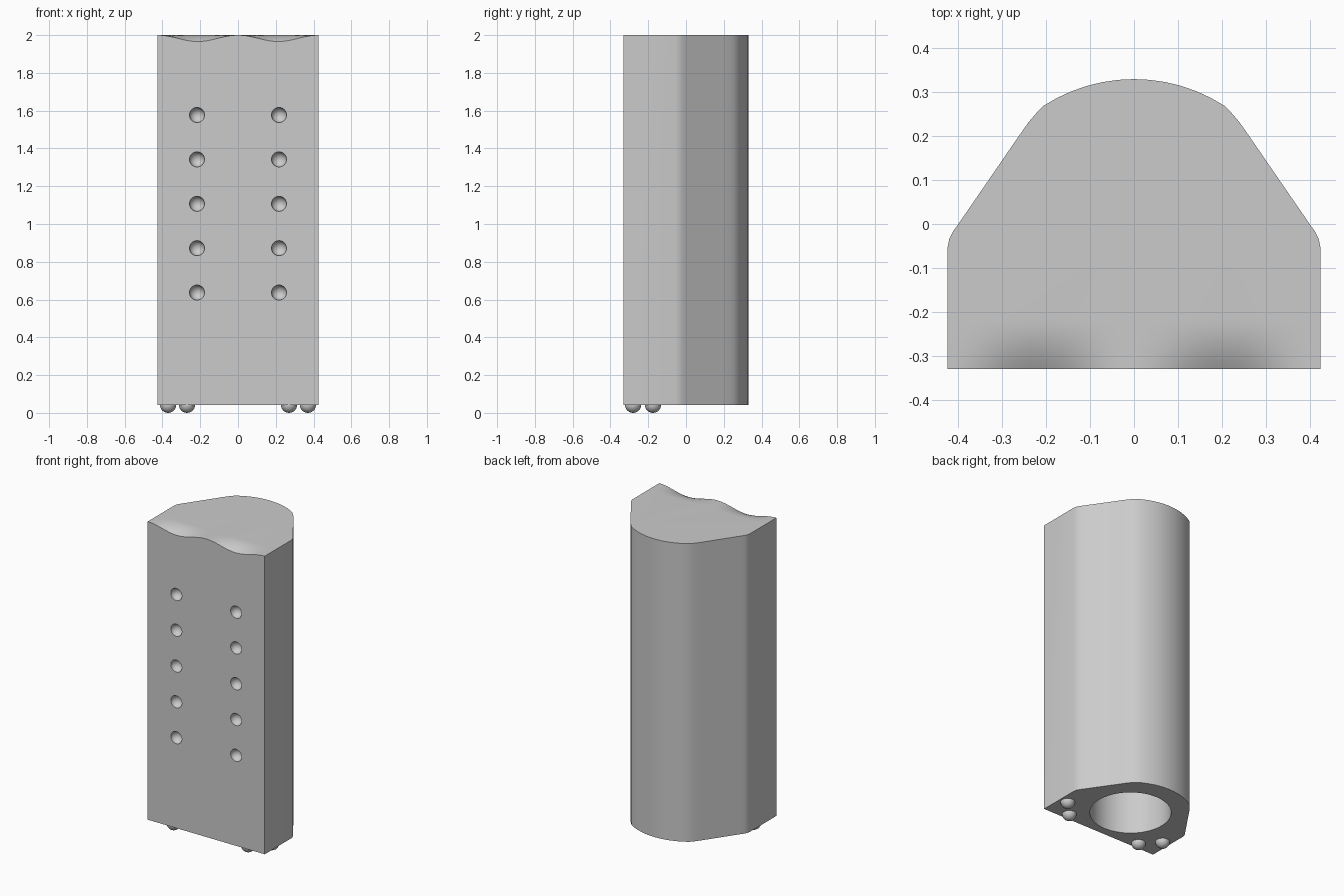
import bpy, bmesh, math
from mathutils import Vector, Matrix

cube = bpy.data.objects.get("Cube")
if cube:
    bpy.data.objects.remove(cube, do_unlink=True)

BASE, TOP, FRONT, HALF = 0.043, 2.0, -0.33, 0.425
SCOOP_BACK, SCOOP_DEPTH = -0.215, 0.034

grey = bpy.data.materials.new("plain_grey")
grey.use_nodes = True
grey.diffuse_color = (0.6, 0.6, 0.6, 1)
grey.node_tree.nodes["Principled BSDF"].inputs["Base Color"].default_value = (0.6, 0.6, 0.6, 1)


def make_object(name, bm):
    bmesh.ops.recalc_face_normals(bm, faces=bm.faces)
    mesh = bpy.data.meshes.new(name)
    bm.to_mesh(mesh)
    bm.free()
    mesh.materials.append(grey)
    obj = bpy.data.objects.new(name, mesh)
    bpy.context.collection.objects.link(obj)
    return obj


def activate(obj):
    bpy.ops.object.select_all(action='DESELECT')
    obj.select_set(True)
    bpy.context.view_layer.objects.active = obj


def smooth(obj):
    activate(obj)
    bpy.ops.object.shade_smooth_by_angle(angle=math.radians(32))


# Half outline: flat front, straight side, slanted flank, rounded back
half = [(HALF, FRONT), (HALF, -0.055), (0.421, -0.035), (0.413, -0.018), (0.4, 0),
        (0.257, 0.208), (0.24, 0.232), (0.222, 0.253)]
arc_r, arc_y = 0.38, -0.05
for i in range(6):
    a = math.radians(33 * (1 - i / 6))
    half.append((arc_r * math.sin(a), arc_y + arc_r * math.cos(a)))
outline = half + [(0, arc_y + arc_r)] + [(-x, y) for x, y in reversed(half)]

# Body prism
bm = bmesh.new()
bottom = bm.faces.new([bm.verts.new((x, y, BASE)) for x, y in outline])
ext = bmesh.ops.extrude_face_region(bm, geom=[bottom])
bmesh.ops.translate(bm, vec=(0, 0, TOP - BASE),
                    verts=[v for v in ext["geom"] if isinstance(v, bmesh.types.BMVert)])


# Cut the top into a grid near the front, then sink two scoops
def cut_top(co, normal, limit):
    faces = [f for f in bm.faces
             if all(v.co.z > TOP - 1e-4 for v in f.verts)
             and f.calc_center_median().y < limit]
    edges = {e for f in faces for e in f.edges}
    verts = {v for f in faces for v in f.verts}
    bmesh.ops.bisect_plane(bm, geom=faces + list(edges) + list(verts),
                           plane_co=co, plane_no=normal, dist=1e-6)


ROWS, COLS = 8, 36
for i in range(ROWS):
    y = SCOOP_BACK + (FRONT - SCOOP_BACK) * i / ROWS
    cut_top((0, y, TOP), (0, 1, 0), 1)
for i in range(1, COLS):
    cut_top((HALF * (2 * i / COLS - 1), 0, TOP), (1, 0, 0), SCOOP_BACK)
for v in bm.verts:
    if v.co.z > TOP - 1e-4 and v.co.y < SCOOP_BACK:
        t = (SCOOP_BACK - v.co.y) / (SCOOP_BACK - FRONT)
        v.co.z -= SCOOP_DEPTH * t * t * math.sin(math.pi * v.co.x / HALF) ** 2
body = make_object("body", bm)

# Cutter: front dimples in two columns and the round bore underneath
bm = bmesh.new()
for side in (-1, 1):
    for row in range(5):
        bmesh.ops.create_uvsphere(
            bm, u_segments=24, v_segments=13, radius=0.04,
            matrix=Matrix.Translation((0.217 * side, FRONT, 0.637 + 0.235 * row)))
BORE_TOP = 1.75
bmesh.ops.create_cone(bm, cap_ends=True, segments=64, radius1=0.243, radius2=0.243,
                      depth=BORE_TOP + 0.1,
                      matrix=Matrix.Translation((0, -0.033, (BORE_TOP - 0.1) / 2)))
cutter = make_object("hole_cutter", bm)
cutter.hide_render = True

mod = body.modifiers.new("holes", 'BOOLEAN')
mod.operation = 'DIFFERENCE'
mod.solver = 'EXACT'
mod.object = cutter
activate(body)
bpy.ops.object.modifier_apply(modifier=mod.name)
bpy.data.objects.remove(cutter, do_unlink=True)
smooth(body)

# Small round feet, two at each front corner
for side, label in ((1, "left"), (-1, "right")):
    for place, x, y in (("front", 0.27, -0.28), ("rear", 0.37, -0.175)):
        bm = bmesh.new()
        bmesh.ops.create_uvsphere(bm, u_segments=24, v_segments=14, radius=BASE,
                                  matrix=Matrix.Translation((side * x, y, BASE)))
        smooth(make_object(f"{label}_{place}_foot", bm))
